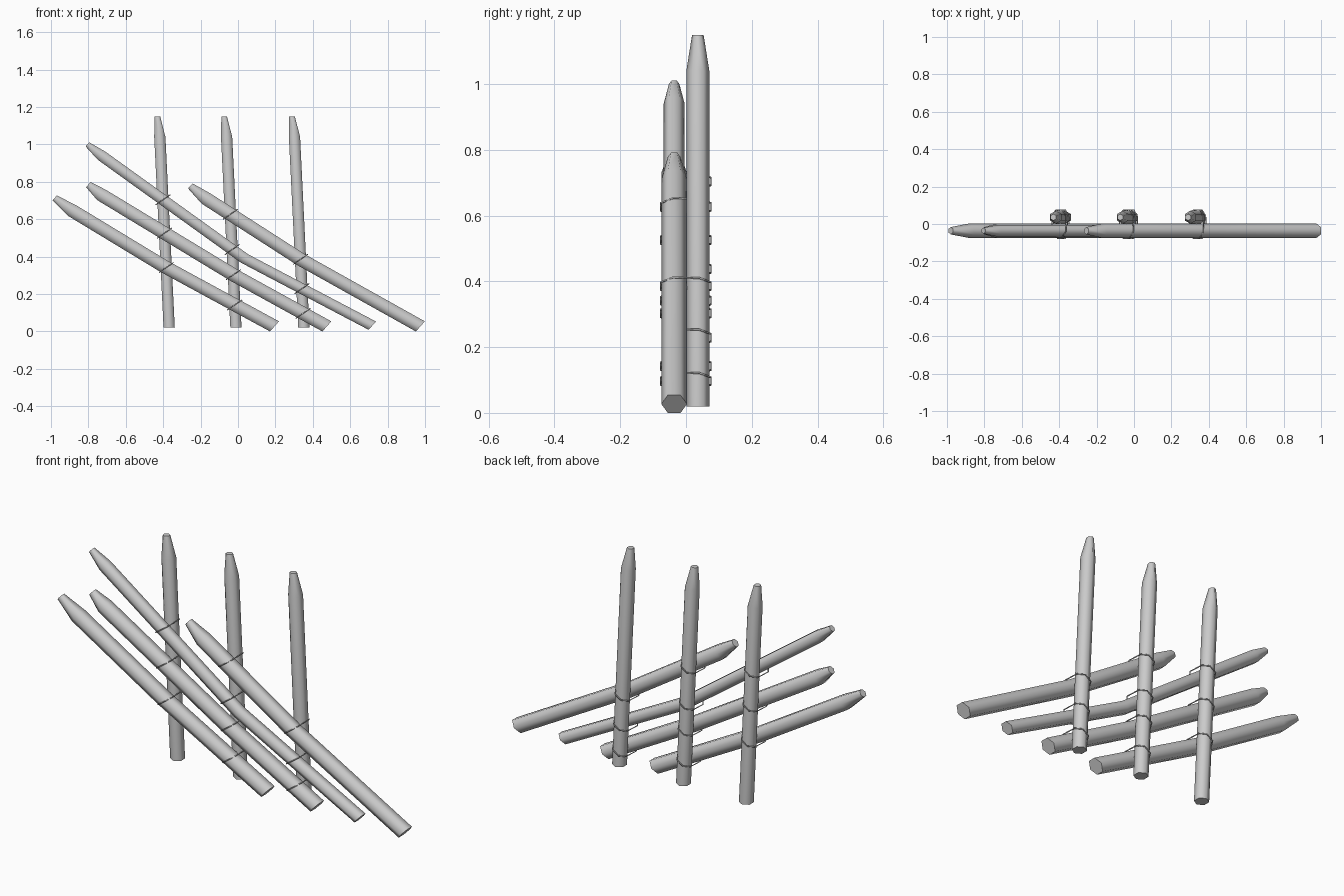
import bpy
import bmesh
import math
from mathutils import Vector

if "Cube" in bpy.data.objects:
    bpy.data.objects.remove(bpy.data.objects["Cube"])


def make_pole(name, stations, side, half_y, y):
    """Hexagonal pole lofted through (x, z, scale); 'side' is half the ring width in x/z."""
    bm = bmesh.new()
    s = Vector((side[0], 0, side[1])) / math.cos(math.radians(30))
    rings = []
    for x, z, k in stations:
        ring = []
        for i in range(6):
            a = math.radians(60 * i)
            # vertices point along +-y, flats face the side direction
            p = Vector((x, y, z)) + s * (k * math.sin(a)) + Vector((0, half_y * k * math.cos(a), 0))
            ring.append(bm.verts.new(p))
        rings.append(ring)
    for r0, r1 in zip(rings, rings[1:]):
        for i in range(6):
            j = (i + 1) % 6
            bm.faces.new((r0[i], r0[j], r1[j], r1[i]))
    bm.faces.new(rings[0])
    bm.faces.new(rings[-1])
    bmesh.ops.recalc_face_normals(bm, faces=bm.faces)
    me = bpy.data.meshes.new(name)
    bm.to_mesh(me)
    bm.free()
    # smooth sides, flat end caps
    for p in me.polygons:
        p.use_smooth = len(p.vertices) == 4
    ob = bpy.data.objects.new(name, me)
    bpy.context.collection.objects.link(ob)
    return ob


def make_tie(name, x, z, depth):
    """Wire loop lashing a pole to a stake, slanted up to the right."""
    u = Vector((0.82, 0, 0.57))
    outline = [(-0.02, -depth), (0.02, -depth), (0.046, -0.04), (0.043, 0.04),
               (0.02, 0.076), (-0.02, 0.076), (-0.043, 0.04), (-0.046, -0.04)]
    cu = bpy.data.curves.new(name, 'CURVE')
    cu.dimensions = '3D'
    cu.bevel_depth = 0.003
    cu.bevel_resolution = 0
    sp = cu.splines.new('POLY')
    sp.points.add(len(outline) - 1)
    for pt, (a, y) in zip(sp.points, outline):
        p = Vector((x, y, z)) + u * a
        pt.co = (*p, 1)
    sp.use_cyclic_u = True
    ob = bpy.data.objects.new(name, cu)
    bpy.context.collection.objects.link(ob)


# upright stakes (leaning slightly, sharpened tops)
stake_x = [-0.368, -0.011, 0.352]
for i, x in enumerate(stake_x):
    make_pole(f"upright_stake_{i + 1}",
              [(x, 0.02, 1), (x - 0.05, 1.04, 1), (x - 0.063, 1.15, 0.5)],
              (0.03, 0), 0.035, 0.036)

# slanted poles: tip, end of sharpening, bend, foot
slants = [
    [(-0.98, 0.714), (-0.88, 0.642), (-0.39, 0.345), (0.195, 0.027)],
    [(-0.80, 0.785), (-0.73, 0.73), (-0.015, 0.297), (0.475, 0.027)],
    [(-0.805, 1.0), (-0.73, 0.94), (0.035, 0.39), (0.718, 0.031)],
    [(-0.255, 0.778), (-0.17, 0.71), (0.34, 0.382), (0.975, 0.027)],
]
for i, path in enumerate(slants):
    k = 0.82 if i == 2 else 1.0
    stations = [(x, z, s) for (x, z), s in zip(path, (0.5, 1, 1, 1))]
    make_pole(f"slanted_pole_{i + 1}", stations, (0.024 * k, 0.027 * k), 0.039 * k, -0.036)

# wire ties wherever a slanted pole crosses a stake
for i, path in enumerate(slants):
    for j, sx in enumerate(stake_x):
        for (x0, z0), (x1, z1) in zip(path[1:], path[2:]):
            slope = (z1 - z0) / (x1 - x0)
            lean = -0.05 / 1.02
            # intersection of pole segment with stake axis x = sx + lean * (z - 0.02)
            x = (sx + lean * (z0 - slope * x0 - 0.02)) / (1 - lean * slope)
            if x0 <= x < x1 and x < path[3][0] - 0.1:
                make_tie(f"wire_tie_{i + 1}_{j + 1}", x, z0 + slope * (x - x0),
                         0.07 if i == 2 else 0.077)
